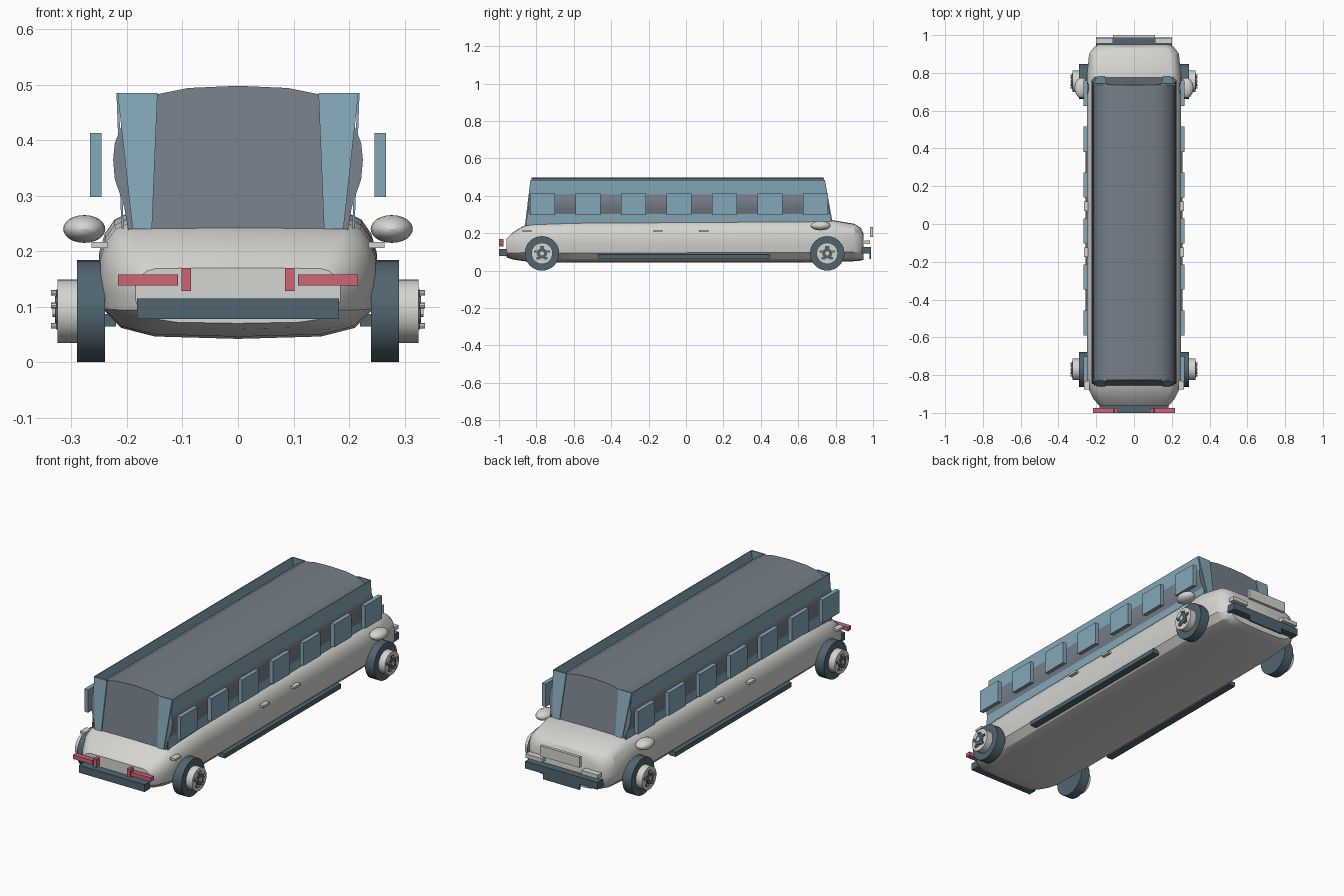
import bpy
import bmesh
import math
from mathutils import Matrix

cube = bpy.data.objects.get("Cube")
if cube:
    bpy.data.objects.remove(cube, do_unlink=True)


def material(name, rgb):
    m = bpy.data.materials.new(name)
    m.use_nodes = True
    color = (*rgb, 1.0)
    m.diffuse_color = color
    m.node_tree.nodes["Principled BSDF"].inputs["Base Color"].default_value = color
    return m


WHITE = material("body_white", (0.66, 0.66, 0.63))
DARK = material("dark_slate", (0.08, 0.13, 0.16))
BLUE = material("glass_blue", (0.23, 0.39, 0.48))
GREY = material("roof_grey", (0.18, 0.21, 0.25))
RED = material("lamp_red", (0.62, 0.13, 0.18))
SIDES = (("left", 1), ("right", -1))


def finish(name, bm, mat, smooth=False):
    bmesh.ops.recalc_face_normals(bm, faces=bm.faces)
    mesh = bpy.data.meshes.new(name)
    bm.to_mesh(mesh)
    bm.free()
    mesh.materials.append(mat)
    ob = bpy.data.objects.new(name, mesh)
    bpy.context.collection.objects.link(ob)
    if smooth:
        bpy.ops.object.select_all(action="DESELECT")
        ob.select_set(True)
        bpy.context.view_layer.objects.active = ob
        bpy.ops.object.shade_smooth_by_angle(angle=math.radians(30))
    return ob


def skin(name, rings, mat, smooth=False):
    """Bridge closed rings of equal length and cap both ends."""
    bm = bmesh.new()
    loops = [[bm.verts.new(p) for p in ring] for ring in rings]
    n = len(loops[0])
    for a, b in zip(loops, loops[1:]):
        for i in range(n):
            j = (i + 1) % n
            bm.faces.new((a[i], a[j], b[j], b[i]))
    bm.faces.new(loops[0])
    bm.faces.new(loops[-1])
    return finish(name, bm, mat, smooth)


def box(name, x, y, z, mat):
    rings = [[(x[0], v, z[0]), (x[1], v, z[0]), (x[1], v, z[1]), (x[0], v, z[1])] for v in y]
    return skin(name, rings, mat)


def disc(name, s, x, y, z, r, mat, sides=32):
    """Cylinder lying along x, spanning the x pair on side s."""
    bm = bmesh.new()
    place = Matrix.Translation((s * sum(x) / 2, y, z)) @ Matrix.Rotation(math.pi / 2, 4, "Y")
    bmesh.ops.create_cone(bm, cap_ends=True, segments=sides, radius1=r, radius2=r,
                          depth=x[1] - x[0], matrix=place)
    return finish(name, bm, mat, True)


def mirrored(half):
    """Close a half outline that starts and ends on the centre line."""
    return half + [(-x, z) for x, z in reversed(half[1:-1])]


# Lower body: one rounded outline scaled along the length
outline = mirrored([(0, 0), (0.6, 0.02), (0.84, 0.09), (0.97, 0.24), (1, 0.45), (1, 0.68),
                    (0.96, 0.83), (0.89, 0.94), (0.8, 0.99), (0, 1)])
stations = [(-0.96, 0.185, 0.07, 0.17), (-0.93, 0.212, 0.06, 0.2), (-0.88, 0.238, 0.052, 0.233),
            (-0.83, 0.248, 0.046, 0.252), (-0.6, 0.25, 0.042, 0.26), (0.6, 0.25, 0.042, 0.268),
            (0.78, 0.25, 0.045, 0.27), (0.9, 0.238, 0.05, 0.25), (0.935, 0.213, 0.053, 0.228),
            (0.95, 0.19, 0.058, 0.195)]
skin("lower_body", [[(u * w, y, lo + v * (hi - lo)) for u, v in outline]
                    for y, w, lo, hi in stations], WHITE, True)


# Cabin with sloping ends and a bowed roof
def end_y(end, z):
    t = (z - 0.25) / 0.25
    return -0.855 + 0.03 * t if end < 0 else 0.78 - 0.045 * t


cabin = mirrored([(0, 0.22), (0.195, 0.22), (0.205, 0.28), (0.222, 0.33), (0.225, 0.365),
                  (0.222, 0.395), (0.208, 0.43), (0.185, 0.46), (0.145, 0.483),
                  (0.09, 0.494), (0, 0.498)])
skin("cabin", [[(x, end_y(e, z), z) for x, z in cabin] for e in (-1, 1)], GREY, True)

for side, s in SIDES:
    # Long side glass, standing a little above the roof edge
    edge = [(0.206, 0.24), (0.21, 0.24), (0.219, 0.485), (0.215, 0.485)]
    skin(f"{side}_side_glass", [[(s * x, end_y(e, z), z) for x, z in edge] for e in (-1, 1)], BLUE)

    # Corner glass strips on both ends
    strip = [(0.145, 0.485), (0.217, 0.485), (0.19, 0.24), (0.155, 0.24)]
    for end, e in (("front", -1), ("back", 1)):
        skin(f"{end}_{side}_corner_glass",
             [[(s * x, end_y(e, z) + e * d, z) for x, z in strip] for d in (-0.002, 0.005)], BLUE)

    # Raised side windows
    for i in range(7):
        y = -0.768 + i * 0.2435
        box(f"{side}_window_{i + 1}", (s * 0.246, s * 0.267), (y - 0.067, y + 0.067),
            (0.298, 0.413), BLUE)

    # Handles and sill
    for i, y in enumerate((-0.85, -0.15, 0.095)):
        box(f"{side}_handle_{i + 1}", (s * 0.235, s * 0.264), (y - 0.025, y + 0.025),
            (0.206, 0.217), WHITE)
    box(f"{side}_sill", (s * 0.22, s * 0.257), (-0.47, 0.45), (0.064, 0.087), DARK)

    # Egg-shaped mirror
    bm = bmesh.new()
    bmesh.ops.create_uvsphere(bm, u_segments=20, v_segments=12, radius=1)
    bm.transform(Matrix.Translation((s * 0.277, 0.72, 0.24)) @ Matrix.Diagonal((0.038, 0.054, 0.025, 1)))
    finish(f"{side}_mirror", bm, WHITE, True)

    # Wheels with rim, cap and nuts
    for end, y in (("front", -0.77), ("back", 0.755)):
        name, z = f"{end}_{side}", 0.092
        disc(f"{name}_tire", s, (0.24, 0.29), y, z, 0.092, DARK)
        disc(f"{name}_rim", s, (0.28, 0.325), y, z, 0.057, WHITE)
        disc(f"{name}_cap", s, (0.32, 0.33), y, z, 0.027, DARK)
        disc(f"{name}_cap_centre", s, (0.32, 0.334), y, z, 0.011, WHITE, 12)
        for k in range(5):
            a = k * math.tau / 5 + math.pi / 2
            cy, cz = y + 0.033 * math.cos(a), z + 0.033 * math.sin(a)
            box(f"{name}_slot_{k + 1}", (s * 0.32, s * 0.328), (cy - 0.011, cy + 0.011),
                (cz - 0.006, cz + 0.006), DARK)
            disc(f"{name}_nut_{k + 1}", s, (0.32, 0.337), cy, cz, 0.005, WHITE, 8)

    # Lamps at each end
    box(f"{side}_red_lamp", (s * 0.108, s * 0.216), (-1.0, -0.975), (0.138, 0.158), RED)
    box(f"{side}_red_upright_lamp", (s * 0.085, s * 0.102), (-1.0, -0.975), (0.128, 0.17), RED)
    box(f"{side}_white_lamp", (s * 0.11, s * 0.2), (0.955, 0.985), (0.142, 0.162), WHITE)

# Bumpers and plates
box("front_bumper", (-0.182, 0.182), (-1.0, -0.955), (0.078, 0.115), DARK)
box("back_bumper", (-0.2, 0.2), (0.94, 0.988), (0.09, 0.126), DARK)
box("back_lower_plate", (-0.1, 0.1), (0.98, 0.988), (0.062, 0.092), DARK)
box("back_white_plate", (-0.11, 0.11), (0.985, 1.0), (0.18, 0.233), WHITE)
